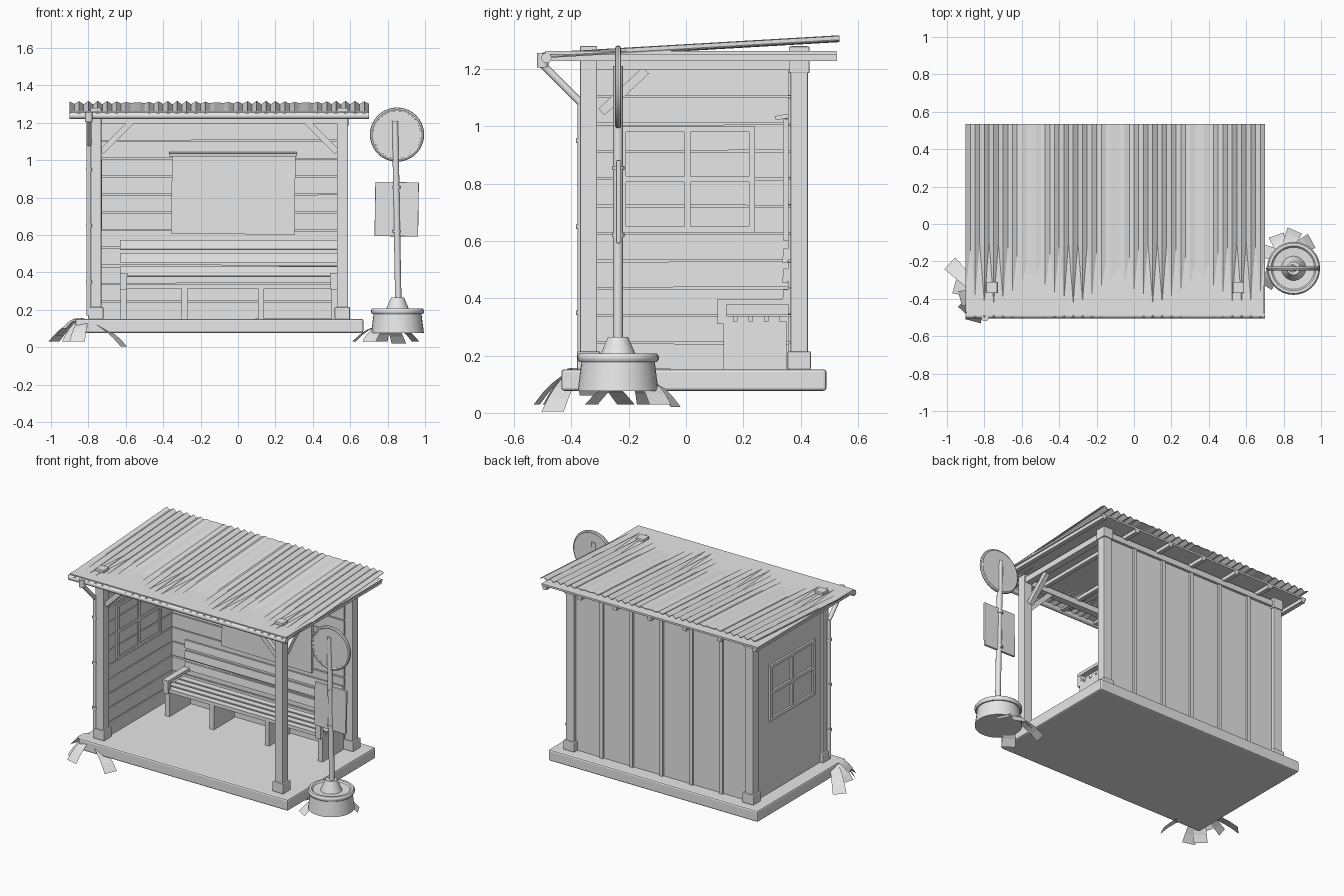
import bpy, bmesh, math, random
from mathutils import Vector, Matrix

if "Cube" in bpy.data.objects:
    bpy.data.objects.remove(bpy.data.objects["Cube"])

random.seed(4)
grey = bpy.data.materials.new("plain grey")
grey.diffuse_color = (0.8, 0.8, 0.8, 1)
grey.use_nodes = True
grey.node_tree.nodes["Principled BSDF"].inputs["Base Color"].default_value = grey.diffuse_color


def finish(name, bm, smooth=False):
    me = bpy.data.meshes.new(name)
    bmesh.ops.recalc_face_normals(bm, faces=bm.faces)
    bm.to_mesh(me)
    bm.free()
    me.materials.append(grey)
    ob = bpy.data.objects.new(name, me)
    bpy.context.collection.objects.link(ob)
    if smooth:
        bpy.ops.object.select_all(action='DESELECT')
        ob.select_set(True)
        bpy.context.view_layer.objects.active = ob
        bpy.ops.object.shade_smooth_by_angle(angle=math.radians(40))
    return ob


def box(name, x, y, z, bevel=0, tilt=None):
    """Box from (min, max) pairs, optionally tilted (angle, axis) about its centre."""
    bm = bmesh.new()
    bmesh.ops.create_cube(bm, size=1)
    mid = Vector([(a + b) / 2 for a, b in (x, y, z)])
    m = Matrix.Translation(mid)
    if tilt:
        m = m @ Matrix.Rotation(tilt[0], 4, tilt[1])
    m = m @ Matrix.Diagonal((x[1] - x[0], y[1] - y[0], z[1] - z[0], 1))
    bmesh.ops.transform(bm, matrix=m, verts=bm.verts)
    ob = finish(name, bm)
    if bevel:
        mod = ob.modifiers.new("bevel", 'BEVEL')
        mod.width, mod.segments = bevel, 2
    return ob


def rod(name, a, b, r, sides=12, r2=None):
    """Cylinder, cone or square bar (sides=4) between two points."""
    a, b = Vector(a), Vector(b)
    bm = bmesh.new()
    bmesh.ops.create_cone(bm, cap_ends=True, segments=sides, radius1=r,
                          radius2=r if r2 is None else r2, depth=(b - a).length)
    m = Matrix.Translation((a + b) / 2) @ (b - a).to_track_quat('Z', 'Y').to_matrix().to_4x4()
    if sides == 4:
        m = m @ Matrix.Rotation(math.pi / 4, 4, 'Z')
    bmesh.ops.transform(bm, matrix=m, verts=bm.verts)
    return finish(name, bm, sides > 6)


def lathe(name, profile, centre, sides=32):
    bm = bmesh.new()
    vs = [bm.verts.new((r, 0, z)) for r, z in profile]
    es = [bm.edges.new(p) for p in zip(vs, vs[1:])]
    bmesh.ops.spin(bm, geom=vs + es, cent=(0, 0, 0), axis=(0, 0, 1),
                   angle=math.tau, steps=sides, use_merge=True)
    bmesh.ops.remove_doubles(bm, verts=bm.verts, dist=1e-5)
    bmesh.ops.translate(bm, verts=bm.verts, vec=centre)
    return finish(name, bm, True)


def blade(name, root, tip, width, lift):
    """Curved leaf strip drooping from root to tip."""
    root, tip = Vector(root), Vector(tip)
    side = (tip - root).cross(Vector((0, 0, 1))).normalized()
    bm = bmesh.new()
    rows = []
    for i in range(6):
        t = i / 5
        p = root.lerp(tip, t) + Vector((0, 0, lift * 4 * t * (1 - t)))
        w = side * width * (0.3 + 0.2 * t)
        rows.append((bm.verts.new(p - w), bm.verts.new(p + w)))
    for r, s in zip(rows, rows[1:]):
        bm.faces.new((r[0], r[1], s[1], s[0]))
    finish(name, bm)


# Floor slab
box("floor_slab", (-.87, .67), (-.435, .49), (.077, .152), .01)

# Four posts with feet and caps
XL, XR, YF, YB = -.76, .558, -.34, .395
for x in (XL, XR):
    for y in (YF, YB):
        box("post", (x - .03, x + .03), (y - .03, y + .03), (.15, 1.28), .004)
        box("post_foot", (x - .041, x + .041), (y - .041, y + .041), (.15, .215), .006)
    box("post_cap", (x - .036, x + .036), (YB - .036, YB + .036), (1.185, 1.278), .004)

# Header beams
for y in (YF, YB):
    box("long_header", (XL, XR), (y - .022, y + .022), (1.197, 1.235))
for x in (XL, XR):
    box("side_header", (x - .022, x + .022), (YF, YB), (1.197, 1.235))

# Diagonal braces at the front posts
for x, s in ((XL, 1), (XR, -1)):
    rod("front_brace", (x + s * .03, YF, 1.045), (x + s * .19, YF, 1.205), .022, 4)
    rod("side_brace", (x, YF + .045, 1.05), (x, YF + .20, 1.195), .022, 4)

# Wall panels
box("back_panel", (XL, XR), (.372, .40), (.15, 1.2))
box("left_panel", (-.777, -.752), (YF, YB), (.15, 1.2))
for i in range(5):
    x = -.545 + .22 * i
    box("back_batten", (x - .012, x + .012), (.40, .413), (.15, 1.2))

# Uneven inner planks
for i in range(11):
    z = .152 + .0955 * i
    lean = [random.uniform(-.004, .004) for _ in range(2)]
    box("back_plank", (-.735, .53), (.356, .373), (z, z + .089), 0, (lean[0], 'Y'))
    box("left_plank", (-.753, -.735), (-.31, .36), (z, z + .089), 0, (lean[1], 'X'))

# Window frame with crossing bars, showing on both sides of the wall
for x0, x1 in ((-.79, -.775), (-.737, -.727)):
    for y in (-.22, .005, .23):
        box("window_upright", (x0, x1), (y - .011, y + .011), (.63, 1.0))
    for z in (.64, .815, .99):
        box("window_bar", (x0, x1), (-.23, .24), (z - .01, z + .01))

# Notice board with a sloping hood
box("notice_board", (-.355, .305), (.338, .358), (.605, 1.03), 0, (.012, 'Y'))
box("board_hood", (-.37, .315), (.312, .36), (1.025, 1.04), 0, (.18, 'X'))

# Bench
for x in (-.612, -.285, .122, .515):
    box("bench_leg", (x - .016, x + .016), (.13, .35), (.15, .318))
for i in range(4):
    y = .145 + .054 * i
    box("seat_slat", (-.63, .53), (y - .021, y + .021), (.315, .338))
for z in (.405, .478, .548):
    box("backrest_slat", (-.63, .53), (.338, .357), (z - .025, z + .025), 0, (-.12, 'X'))
for x in (-.612, .512):
    box("armrest", (x - .02, x + .02), (.11, .355), (.378, .398))
    box("armrest_front", (x - .018, x + .018), (.11, .142), (.31, .38))

# Flat roof deck and rafters
box("roof_deck", (-.895, .695), (-.49, .525), (1.25, 1.262))
for i in range(7):
    x = -.87 + .257 * i
    box("rafter", (x - .014, x + .014), (-.48, .527), (1.228, 1.251))

# Sloping corrugated sheet whose ridges swell and fade in bands
bm = bmesh.new()
rows = []
for i in range(65):
    x = -.9 + 1.6 * i / 64
    h = .0095 * (-1) ** i * math.cos(math.pi * (x + .766) / .447)
    rows.append((bm.verts.new((x, -.5, 1.248 + h)), bm.verts.new((x, .535, 1.308 + h))))
for r, s in zip(rows, rows[1:]):
    bm.faces.new((r[0], s[0], s[1], r[1]))
sheet = finish("corrugated_roof", bm)
mod = sheet.modifiers.new("thickness", 'SOLIDIFY')
mod.thickness, mod.offset = .005, -1

# Gutter and drain pipe
rod("gutter", (-.9, -.487, 1.238), (.7, -.487, 1.238), .018)
rod("pipe_outlet", (-.797, -.5, 1.255), (-.797, -.5, 1.205), .02)
rod("pipe_elbow", (-.797, -.5, 1.215), (-.797, -.366, 1.08), .013)
rod("drain_pipe", (-.797, -.366, 1.085), (-.797, -.366, .17), .013)
for z in (.35, .65, .95):
    rod("pipe_clamp", (-.797, -.366, z - .008), (-.797, -.366, z + .008), .017)

# Sign post standing in a round tub
CX, CY = .853, -.237
lathe("sign_tub", [(0, .077), (.141, .077), (.128, .178), (.136, .178), (.142, .187),
                   (.142, .198), (.135, .207), (.12, .207), (.112, .198), (.065, .195),
                   (.035, .265), (0, .265)], (CX, CY, 0))
rod("sign_pole", (CX + .004, CY, .25), (CX - .013, CY, 1.21), .017, 16)
DX, DZ = .85, 1.137
rod("sign_disc", (DX, CY - .007, DZ), (DX, CY + .009, DZ), .137, 40)
bm = bmesh.new()
ring = bmesh.ops.create_circle(bm, segments=8, radius=.011,
                               matrix=Matrix.Translation((.134, 0, 0)) @ Matrix.Rotation(math.pi / 2, 4, 'X'))
bmesh.ops.spin(bm, geom=bm.verts[:] + bm.edges[:], cent=(0, 0, 0), axis=(0, 0, 1),
               angle=math.tau, steps=40, use_merge=True)
bmesh.ops.remove_doubles(bm, verts=bm.verts, dist=1e-5)
bmesh.ops.transform(bm, verts=bm.verts,
                    matrix=Matrix.Translation((DX, CY, DZ)) @ Matrix.Rotation(math.pi / 2, 4, 'X'))
finish("sign_rim", bm, True)
box("timetable_plate", (.732, .965), (CY - .007, CY + .009), (.593, .883), .004, (.015, 'Y'))
for z in (.62, .855):
    rod("plate_clamp", (CX - .006, CY, z - .007), (CX - .006, CY, z + .007), .022, 16)

# Drooping leaves beside the slab and the tub
for tip in ((-.985, -.21, .03), (-.96, -.33, .06), (-.91, -.47, .03), (-.86, -.52, .03),
            (-.61, -.465, .005), (-.93, -.40, .10)):
    blade("slab_leaf", (-.82, -.37, .15), tip, .085, .025)
for tip in ((.86, -.035, .02), (.76, -.06, .03), (.62, -.13, .03), (.70, -.33, .03), (.95, -.09, .03)):
    blade("tub_leaf", (.80, -.17, .11), tip, .085, .03)
